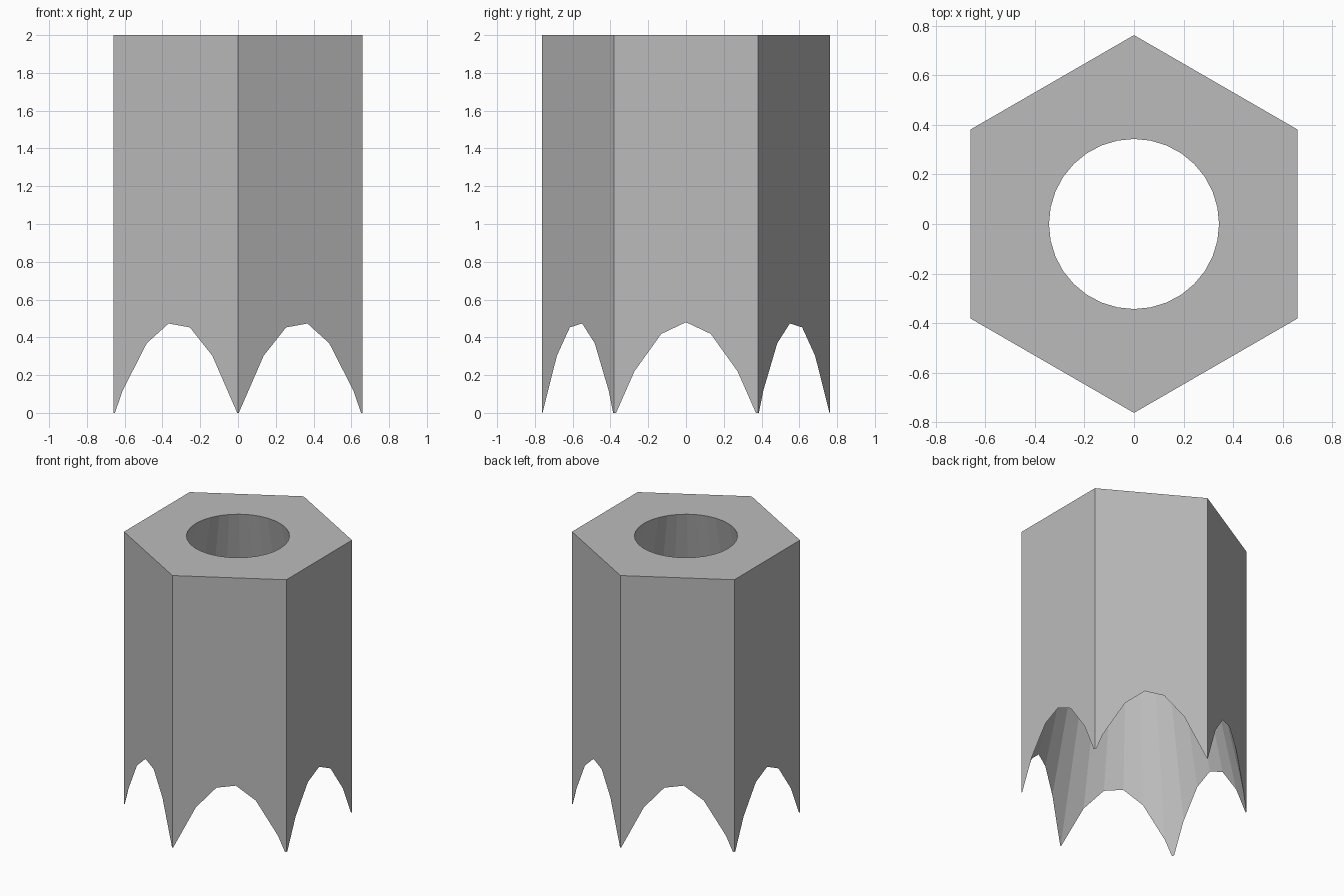
import bpy

cube = bpy.data.objects.get("Cube")
if cube:
    bpy.data.objects.remove(cube, do_unlink=True)

HEIGHT = 2.0
OUTER = 0.762          # corner radius of the hexagon
BORE_BOTTOM = 0.760    # bore radius at the foot
BORE_TOP = 0.343       # bore radius at the top
EXTRA = 0.2            # how far the cutter overshoots each end

grey = bpy.data.materials.new("plain_grey")
grey.use_nodes = True
colour = (0.5, 0.5, 0.5, 1.0)
grey.diffuse_color = colour
grey.node_tree.nodes["Principled BSDF"].inputs["Base Color"].default_value = colour

# Tapered bore cutter, wider at the foot so it breaks through the flat sides
flare = (BORE_BOTTOM - BORE_TOP) / HEIGHT * EXTRA
bpy.ops.mesh.primitive_cone_add(
    vertices=32, radius1=BORE_BOTTOM + flare, radius2=BORE_TOP - flare,
    depth=HEIGHT + 2 * EXTRA, location=(0, 0, HEIGHT / 2))
cutter = bpy.context.object
cutter.name = "bore_cutter"
cutter.hide_render = True
cutter.data.materials.append(grey)

# Hexagonal sleeve
bpy.ops.mesh.primitive_cylinder_add(
    vertices=6, radius=OUTER, depth=HEIGHT, location=(0, 0, HEIGHT / 2))
sleeve = bpy.context.object
sleeve.name = "hexagonal_sleeve"
sleeve.data.materials.append(grey)

# Cut the bore, leaving arched sides and pointed corner feet
bore = sleeve.modifiers.new("bore", "BOOLEAN")
bore.operation = "DIFFERENCE"
bore.solver = "EXACT"
bore.object = cutter
bpy.ops.object.modifier_apply(modifier=bore.name)
bpy.data.objects.remove(cutter, do_unlink=True)
bpy.ops.object.shade_flat()
